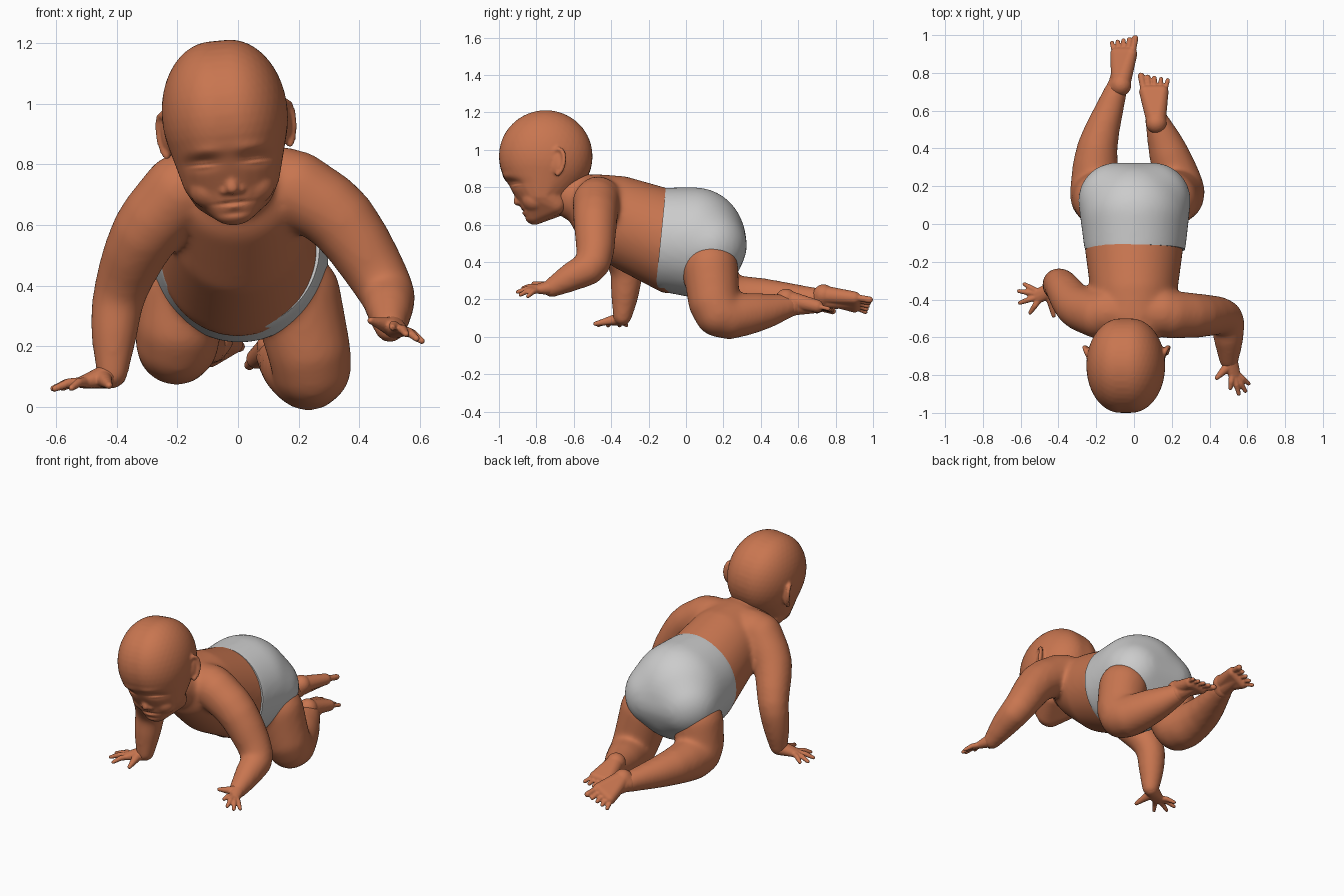
import bpy, bmesh, math
from mathutils import Vector, Matrix

if "Cube" in bpy.data.objects:
    bpy.data.objects.remove(bpy.data.objects["Cube"])

skin = bpy.data.materials.new("skin")
skin.diffuse_color = (0.58, 0.18, 0.08, 1)
skin.use_nodes = True
skin.node_tree.nodes["Principled BSDF"].inputs["Base Color"].default_value = skin.diffuse_color


def unit_sphere(level):
    s = bmesh.new()
    bmesh.ops.create_icosphere(s, subdivisions=level, radius=1)
    pts = [v.co.copy() for v in s.verts]
    s.free()
    return pts


COARSE, FINE, TINY = unit_sphere(3), unit_sphere(4), unit_sphere(2)


def hull(bm, *blobs):
    """Add the convex wrap of spheres / ellipsoids given as (centre, radius or radii)."""
    t = bmesh.new()
    for c, r in blobs:
        r = (r, r, r) if isinstance(r, (int, float)) else r
        for u in FINE if max(r) > 0.17 else COARSE if max(r) > 0.03 else TINY:
            t.verts.new((c[0] + u.x * r[0], c[1] + u.y * r[1], c[2] + u.z * r[2]))
    bmesh.ops.convex_hull(t, input=t.verts[:])
    bmesh.ops.delete(t, geom=[v for v in t.verts if not v.link_faces], context='VERTS')
    bmesh.ops.recalc_face_normals(t, faces=t.faces[:])
    me = bpy.data.meshes.new("tmp")
    t.to_mesh(me)
    t.free()
    bm.from_mesh(me)
    bpy.data.meshes.remove(me)


def chain(bm, *blobs):
    for a, b in zip(blobs, blobs[1:]):
        hull(bm, a, b)


def limb(bm, *blobs, steps=3):
    """A chain whose centres and radii follow a smooth curve through the blobs."""
    k = [Vector((*c, r)) for c, r in blobs]
    k = [2 * k[0] - k[1]] + k + [2 * k[-1] - k[-2]]
    out = []
    for p0, p1, p2, p3 in zip(k, k[1:], k[2:], k[3:]):
        for i in range(steps):
            t = i / steps
            out.append(0.5 * (2 * p1 + (p2 - p0) * t + (2 * p0 - 5 * p1 + 4 * p2 - p3) * t ** 2
                              + (3 * p1 - p0 - 3 * p2 + p3) * t ** 3))
    out.append(k[-2])
    chain(bm, *[((v[0], v[1], v[2]), v[3]) for v in out])


def finish(bm, name, voxel, smooth, mat=skin):
    """Fuse the overlapping pieces into one smooth surface."""
    me = bpy.data.meshes.new(name)
    bm.to_mesh(me)
    bm.free()
    ob = bpy.data.objects.new(name, me)
    bpy.context.collection.objects.link(ob)
    m = ob.modifiers.new("fuse", 'REMESH')
    m.mode = 'VOXEL'
    m.voxel_size = voxel
    m.use_smooth_shade = True
    s = ob.modifiers.new("soften", 'SMOOTH')
    s.factor = 0.5
    s.iterations = smooth
    dg = bpy.context.evaluated_depsgraph_get()
    baked = bpy.data.meshes.new_from_object(ob.evaluated_get(dg))
    ob.modifiers.clear()
    ob.data = baked
    baked.materials.clear()
    if mat:
        baked.materials.append(mat)
    baked.polygons.foreach_set("use_smooth", [True] * len(baked.polygons))
    return ob


# torso, shoulders, neck, arms and legs
b = bmesh.new()
chain(b, ((0, -0.48, 0.685), (0.2, 0.15, 0.185)), ((0, -0.34, 0.61), (0.232, 0.15, 0.25)),
      ((0, -0.1, 0.512), (0.264, 0.15, 0.28)), ((0.005, 0.05, 0.505), (0.268, 0.23, 0.27)))
hull(b, ((-0.15, -0.47, 0.725), 0.128), ((0.15, -0.47, 0.73), 0.128))
chain(b, ((-0.03, -0.69, 0.79), 0.115), ((0, -0.54, 0.73), 0.14), ((0, -0.42, 0.69), 0.16))
limb(b, ((0.19, -0.48, 0.72), 0.127), ((0.34, -0.485, 0.615), 0.117), ((0.48, -0.495, 0.4), 0.095),
     ((0.5, -0.6, 0.328), 0.08), ((0.502, -0.72, 0.262), 0.052))
limb(b, ((-0.19, -0.48, 0.71), 0.127), ((-0.305, -0.435, 0.575), 0.114), ((-0.386, -0.327, 0.39), 0.09),
     ((-0.408, -0.325, 0.25), 0.078), ((-0.415, -0.34, 0.11), 0.052))
limb(b, ((0.19, 0.13, 0.368), 0.15), ((0.243, 0.175, 0.13), 0.132), ((0.185, 0.37, 0.13), 0.106),
     ((0.12, 0.55, 0.165), 0.062))
limb(b, ((-0.18, 0.13, 0.39), 0.145), ((-0.2, 0.17, 0.217), 0.139), ((-0.195, 0.4, 0.208), 0.108),
     ((-0.095, 0.71, 0.2), 0.06))
finish(b, "body", 0.012, 18)

# diaper: swollen shell over the hips, trimmed straight at the waist
b = bmesh.new()
hull(b, ((0.005, -0.13, 0.52), (0.268, 0.1, 0.278)), ((0.005, 0.05, 0.505), (0.287, 0.272, 0.294)),
     ((-0.095, 0.125, 0.49), 0.2), ((0.1, 0.125, 0.49), 0.2))
diaper = finish(b, "diaper", 0.014, 15, None)
b = bmesh.new()
b.from_mesh(diaper.data)
bmesh.ops.bisect_plane(b, geom=b.verts[:] + b.edges[:] + b.faces[:], plane_co=(0, -0.138, 0.5),
                       plane_no=(0, -1, 0.1), clear_outer=True)
bmesh.ops.holes_fill(b, edges=[e for e in b.edges if e.is_boundary], sides=0)
b.to_mesh(diaper.data)
b.free()
bpy.ops.object.select_all(action='DESELECT')
diaper.select_set(True)
bpy.context.view_layer.objects.active = diaper
bpy.ops.object.shade_smooth_by_angle(angle=math.radians(40))


# hands: palm wrapped around wrist and knuckles, tapering fingers, thumb last
def hand(name, wrist, knuckle, tips):
    bm = bmesh.new()
    w, k = Vector(wrist), Vector(knuckle)
    tips = [Vector(t) for t in tips]
    base = [k + (t - k) * 0.25 for t in tips[:-1]]
    hull(bm, (w, 0.044), *[(p, 0.02) for p in base])
    for p, t in zip(base, tips):
        mid = (p + t) / 2 + Vector((0, 0, 0.008))
        chain(bm, (p, 0.018), (mid, 0.0155), (t, 0.011))
    root = w.lerp(k, 0.45)
    chain(bm, (root, 0.032), (root.lerp(tips[-1], 0.55), 0.021), (tips[-1], 0.012))
    finish(bm, name, 0.0055, 2)


hand("right_hand", (0.503, -0.71, 0.265), (0.522, -0.775, 0.262),
     [(0.607, -0.845, 0.217), (0.59, -0.885, 0.225), (0.555, -0.9, 0.24), (0.51, -0.87, 0.262), (0.438, -0.815, 0.285)])
hand("left_hand", (-0.417, -0.34, 0.105), (-0.485, -0.375, 0.088),
     [(-0.58, -0.318, 0.062), (-0.61, -0.355, 0.06), (-0.605, -0.418, 0.06), (-0.55, -0.47, 0.062),
      (-0.425, -0.485, 0.07)])


# feet: soles up, big toe towards the middle, toes fanned
def foot(name, ankle, heel, ballpt, side, length):
    bm = bmesh.new()
    h, c, s = Vector(heel), Vector(ballpt), Vector(side).normalized()
    fwd = (c - h).normalized()
    pads = [(c + s * t - fwd * 0.015, 0.034) for t in (-0.046, 0.0, 0.042)]
    hull(bm, (ankle, 0.057), (h, 0.056))
    hull(bm, (h, 0.05), *pads)
    hull(bm, (ankle, 0.052), pads[1])
    for i in range(5):
        p = c + s * (-0.055 + 0.029 * i)
        tip = c + s * (-0.064 + 0.035 * i) + fwd * (length - 0.006 * i)
        r = (0.018, 0.0135, 0.013, 0.0125, 0.012)[i]
        chain(bm, (p, r), (tip, r))
    finish(bm, name, 0.0055, 2)


foot("right_foot", (0.12, 0.56, 0.165), (0.118, 0.535, 0.202), (0.106, 0.715, 0.158), (1, 0, 0.05), 0.072)
foot("left_foot", (-0.09, 0.72, 0.2), (-0.07, 0.735, 0.225), (-0.055, 0.915, 0.182), (-0.85, 0, -0.5), 0.07)

# head: skull, face, jaw, cheeks, nose, lips, ears (built upright, then tilted)
b = bmesh.new()
face = ((0, -0.772, 0.765), (0.165, 0.133, 0.12))
hull(b, ((0.03, -0.75, 0.965), (0.178, 0.25, 0.245)), ((-0.03, -0.75, 0.965), (0.178, 0.25, 0.245)), face)
hull(b, face, ((0, -0.81, 0.651), (0.075, 0.056, 0.053)), ((0.075, -0.7, 0.705), 0.06), ((-0.075, -0.7, 0.705), 0.06))
chain(b, ((0, -0.893, 0.81), 0.017), ((0, -0.896, 0.765), 0.017), ((0, -0.901, 0.722), 0.023))
hull(b, ((0, -0.868, 0.684), (0.032, 0.014, 0.01)), ((0, -0.85, 0.68), (0.055, 0.012, 0.008)))
hull(b, ((0, -0.864, 0.662), (0.028, 0.014, 0.01)), ((0, -0.848, 0.665), (0.045, 0.012, 0.008)))
for s in (-1, 1):
    hull(b, ((s * 0.075, -0.808, 0.73), (0.068, 0.07, 0.07)), ((s * 0.03, -0.815, 0.685), 0.05))
    hull(b, ((s * 0.026, -0.886, 0.714), (0.016, 0.018, 0.013)))
    rim = []
    for i in range(10):
        a = math.radians(-75 + 28 * i)
        back, up = math.cos(a), math.sin(a)
        rim.append(((s * (0.204 + 0.018 * back + 0.004 * up), -0.69 + 0.038 * back + 0.008 * up,
                     0.915 + 0.07 * up), 0.0125))
    chain(b, *rim)
    hull(b, ((s * 0.2, -0.675, 0.915), (0.016, 0.024, 0.062)), ((s * 0.185, -0.7, 0.91), (0.018, 0.03, 0.06)))
head = finish(b, "head", 0.007, 7)

# eye sockets, lids, lid creases, mouth line and chin fold: (x, z, width, height, depth)
marks = [(0, 0.672, 0.05, 0.006, 0.01), (0, 0.638, 0.04, 0.01, 0.006)]
for s in (-1, 1):
    marks += [(s * 0.09, 0.812, 0.05, 0.022, 0.022), (s * 0.09, 0.805, 0.034, 0.012, -0.012),
              (s * 0.09, 0.806, 0.036, 0.004, 0.008), (s * 0.075, 0.85, 0.06, 0.018, -0.006)]
for v in head.data.vertices:
    if v.co.y < -0.77 and v.co.z < 0.95 and abs(v.co.x) < 0.18:
        v.co.y += sum(d * math.exp(-((v.co.x - x) / w) ** 2 - ((v.co.z - z) / h) ** 2)
                      for x, z, w, h, d in marks)
pivot = Vector((0, -0.75, 0.9))
head.data.transform(Matrix.Translation(pivot + Vector((-0.037, 0, 0)))
                    @ Matrix.Rotation(-0.1, 4, 'Y') @ Matrix.Translation(-pivot))
